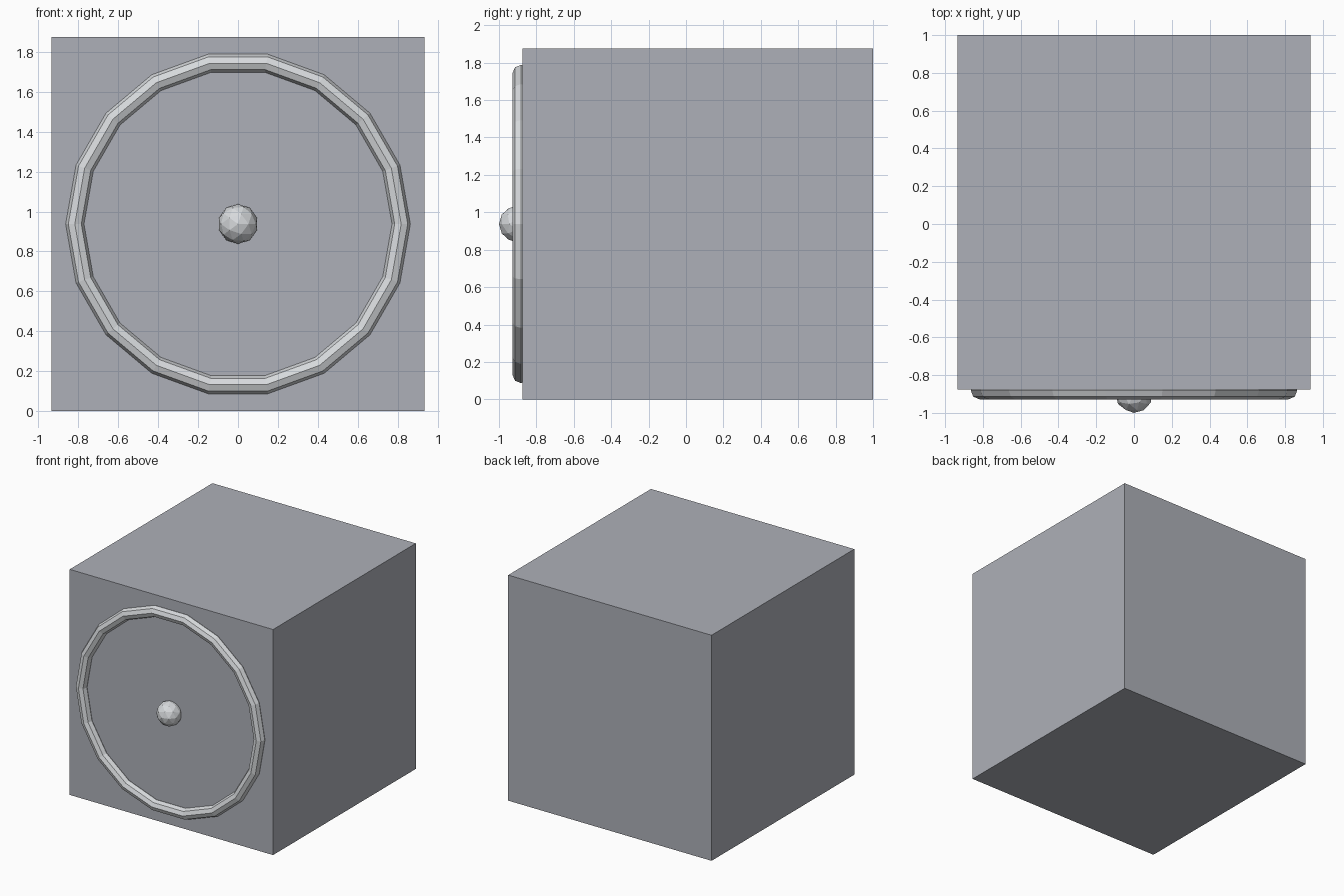
import bpy
from math import radians

if "Cube" in bpy.data.objects:
    bpy.data.objects.remove(bpy.data.objects["Cube"])

FRONT = -0.875   # plane of the front face
MID_Z = 0.9375   # centre height
FACE_ON = (radians(90), 0, 0)


def finish(name, colour):
    """Name the active object and give it a plain colour."""
    obj = bpy.context.object
    obj.name = name
    mat = bpy.data.materials.new(name + "_colour")
    mat.diffuse_color = (*colour, 1)
    mat.use_nodes = True
    mat.node_tree.nodes["Principled BSDF"].inputs["Base Color"].default_value = mat.diffuse_color
    obj.data.materials.append(mat)
    return obj


DARK = (0.42, 0.435, 0.48)
LIGHT = (0.68, 0.70, 0.72)

# Cabinet block
bpy.ops.mesh.primitive_cube_add(size=1, location=(0, 0.0625, MID_Z))
finish("cabinet_body", DARK).scale = (1.87, 1.875, 1.875)

# Raised ring, half sunk in the front face
bpy.ops.mesh.primitive_torus_add(
    major_segments=18, minor_segments=8, major_radius=0.818,
    minor_radius=0.046, location=(0, FRONT - 0.007, MID_Z), rotation=FACE_ON)
finish("front_ring", LIGHT)

# Faceted knob in the middle of the ring
bpy.ops.mesh.primitive_ico_sphere_add(
    subdivisions=2, radius=0.1, location=(0, -0.9, MID_Z), rotation=FACE_ON)
finish("centre_knob", LIGHT)
